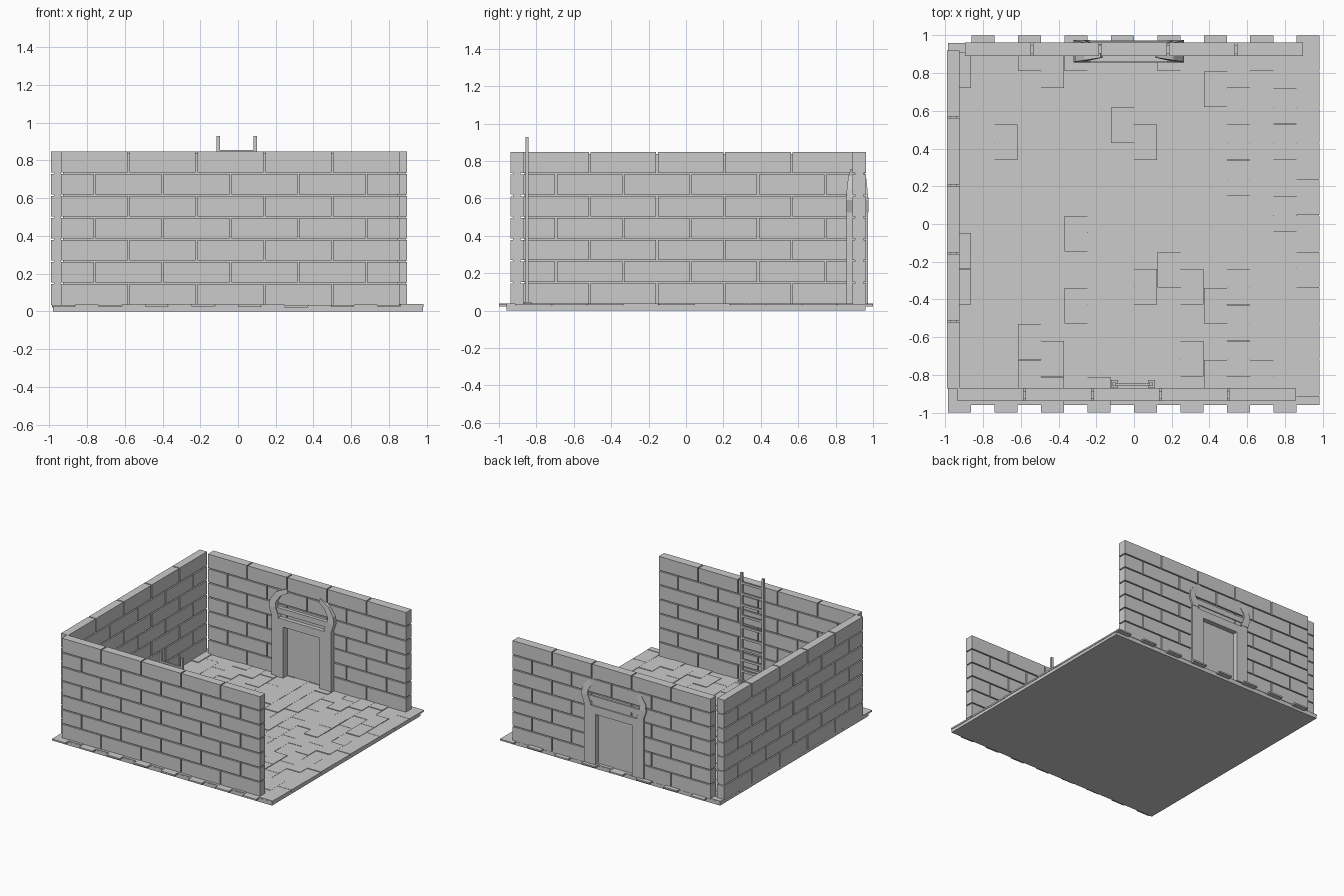
import bpy, bmesh, random
from mathutils import Vector

if "Cube" in bpy.data.objects:
    bpy.data.objects.remove(bpy.data.objects["Cube"])

random.seed(4)


def finish(name, bm):
    bmesh.ops.recalc_face_normals(bm, faces=bm.faces)
    me = bpy.data.meshes.new(name)
    bm.to_mesh(me)
    bm.free()
    ob = bpy.data.objects.new(name, me)
    bpy.context.collection.objects.link(ob)
    return ob


def box(bm, x0, x1, y0, y1, z0, z1):
    c = [bm.verts.new((x, y, z)) for x in (x0, x1) for y in (y0, y1) for z in (z0, z1)]
    for f in ((0, 1, 3, 2), (4, 6, 7, 5), (0, 4, 5, 1), (2, 3, 7, 6), (0, 2, 6, 4), (1, 5, 7, 3)):
        bm.faces.new([c[i] for i in f])


# floor slab
bm = bmesh.new()
box(bm, -0.98, 0.98, -0.96, 0.96, 0, 0.029)
finish("floor_slab", bm)

# paving: staggered columns of uneven tiles
bm = bmesh.new()
W, L = 0.1231, 0.191
for i in range(16):
    x = -0.985 + i * W
    for j in range(11):
        a, b = -1 + j * L, min(-1 + (j + 1) * L, 0.96)
        if i % 2:
            a, b = -b, -a
        top = random.choice((0.033, 0.034, 0.036, 0.038))
        box(bm, x + 0.0005, x + W - 0.0005, a + 0.0015, b - 0.0015, top - 0.012, top)
finish("paving_tiles", bm)

# brick walls
ROWS, Z0, Z1, BL, GAP = 7, 0.033, 0.848, 0.36, 0.0045
RH = (Z1 - Z0) / ROWS


def wall(name, start, t0, t1, along_y=False, hole=None):
    bricks, core = bmesh.new(), bmesh.new()

    def put(bm, a, b, z0, z1, r=0.0):
        if b - a < 0.01:
            return
        if along_y:
            box(bm, t0 + r, t1 - r, a, b, z0, z1)
        else:
            box(bm, a, b, t0 + r, t1 - r, z0, z1)

    end = start + 5 * BL
    for r in range(ROWS):
        cuts = [start + BL * k for k in range(6)]
        if r % 2:
            cuts = [start] + [start + BL * (k + 0.5) for k in range(5)] + [end]
        za, zb = Z0 + r * RH, Z0 + (r + 1) * RH
        for a, b in zip(cuts, cuts[1:]):
            a, b = a + GAP, b - GAP
            parts = [(a, b)]
            if hole and r < 4:
                parts = [(a, min(b, hole[0])), (max(a, hole[1]), b)]
            for p, q in parts:
                put(bricks, p, q, za + GAP * (r > 0), zb - GAP * (r < ROWS - 1))
    # recessed mortar behind the joints
    s, e, rec = start + 0.012, end - 0.012, 0.014
    if hole:
        zh = Z0 + 4 * RH
        put(core, s, hole[0], Z0, zh, rec)
        put(core, hole[1], e, Z0, zh, rec)
        put(core, s, e, zh, Z1 - 0.01, rec)
    else:
        put(core, s, e, Z0, Z1 - 0.01, rec)
    finish(name + "_bricks", bricks)
    finish(name + "_mortar", core)


CX = -0.027
wall("front_wall", -0.94, -0.938, -0.87)
wall("back_wall", -0.9, 0.89, 0.962, hole=(CX - 0.22, CX + 0.22))
wall("left_wall", -0.875, -0.99, -0.925, along_y=True)

# door frame: arch-shaped profile extruded through the wall
bm = bmesh.new()
prof = [(-0.27, 0.033), (-0.27, 0.53), (-0.21, 0.53), (-0.21, 0.515), (0.21, 0.515), (0.21, 0.53),
        (0.27, 0.53), (0.27, 0.033), (0.165, 0.033), (0.165, 0.45), (-0.165, 0.45), (-0.165, 0.033)]
f = bm.faces.new([bm.verts.new((CX + x, 0.857, z)) for x, z in prof])
ret = bmesh.ops.extrude_face_region(bm, geom=[f])
bmesh.ops.translate(bm, verts=[v for v in ret["geom"] if isinstance(v, bmesh.types.BMVert)], vec=(0, 0.115, 0))
finish("door_frame", bm)

# lintel bar and door panel
bm = bmesh.new()
box(bm, CX - 0.23, CX + 0.23, 0.862, 0.97, 0.55, 0.595)
finish("lintel_bar", bm)
bm = bmesh.new()
box(bm, CX - 0.17, CX + 0.17, 0.915, 0.932, 0.033, 0.455)
finish("door_panel", bm)

# curved horns above the door, tapering into the wall: (outer, inner, half depth)
stations = [((0.27, 0.525), (0.205, 0.525), 0.06), ((0.293, 0.59), (0.235, 0.60), 0.06),
            ((0.285, 0.65), (0.235, 0.635), 0.055), ((0.235, 0.72), (0.20, 0.69), 0.047),
            ((0.15, 0.757), (0.14, 0.725), 0.034)]
for side, name in ((-1, "left"), (1, "right")):
    bm = bmesh.new()
    rings = []
    for o, i, d in stations:
        rings.append([bm.verts.new((CX + side * p[0], 0.915 + s * d, p[1]))
                      for p, s in ((o, -1), (o, 1), (i, 1), (i, -1))])
    for r0, r1 in zip(rings, rings[1:]):
        for k in range(4):
            n = (k + 1) % 4
            bm.faces.new((r0[k], r0[n], r1[n], r1[k]))
    bm.faces.new(rings[0])
    bm.faces.new(rings[-1])
    finish(name + "_door_horn", bm)

# ladder on the inside of the front wall
bm = bmesh.new()
for x in (-0.104, 0.092):
    box(bm, x - 0.009, x + 0.009, -0.859, -0.841, 0.035, 0.928)
    box(bm, x - 0.018, x + 0.018, -0.866, -0.826, 0.033, 0.046)
finish("ladder_rails", bm)
bm = bmesh.new()
for k in range(9):
    z = 0.125 + 0.09 * k
    box(bm, -0.1, 0.088, -0.857, -0.843, z - 0.009, z + 0.009)
finish("ladder_rungs", bm)
